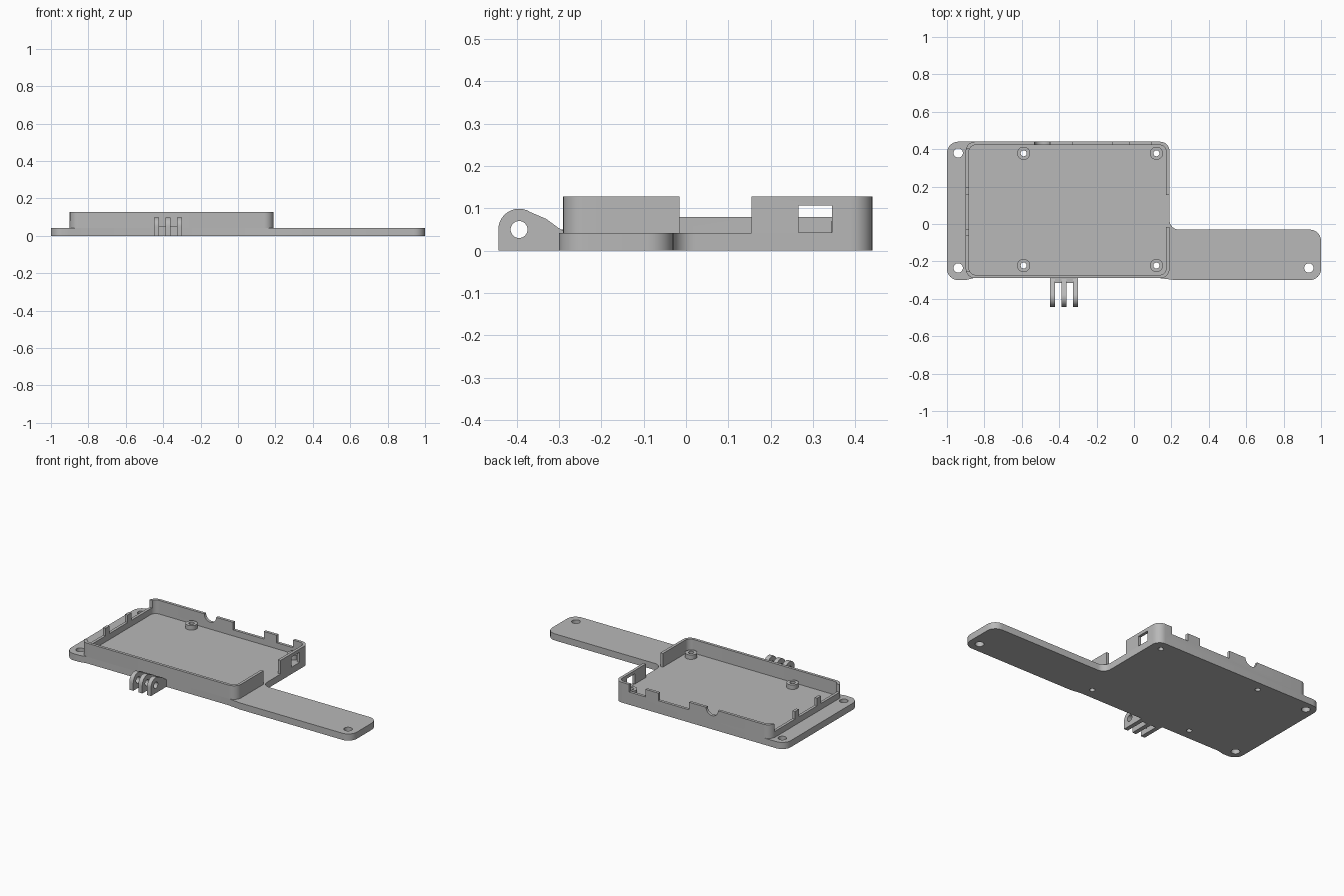
import bpy, bmesh, math
from mathutils import Vector, Matrix

cube = bpy.data.objects.get("Cube")
if cube:
    bpy.data.objects.remove(cube, do_unlink=True)

GREY = (0.48, 0.48, 0.48, 1)
mat = bpy.data.materials.new("plain grey plastic")
mat.use_nodes = True
mat.diffuse_color = GREY
mat.node_tree.nodes["Principled BSDF"].inputs["Base Color"].default_value = GREY

BASE, RIM, LOW = 0.042, 0.128, 0.08
LEFT, RIGHT, FRONT, BACK, WALL = -0.9, 0.19, -0.29, 0.44, 0.018


def fillet(points, steps=8):
    """Round each (x, y, radius) corner of a closed outline."""
    out = []
    for i, (x, y, r) in enumerate(points):
        p = Vector((x, y))
        if r == 0:
            out.append(p)
            continue
        a = (Vector(points[i - 1][:2]) - p).normalized()
        b = (Vector(points[(i + 1) % len(points)][:2]) - p).normalized()
        half = a.angle(b) / 2
        centre = p + (a + b).normalized() * (r / math.sin(half))
        start = p + a * (r / math.tan(half)) - centre
        end = p + b * (r / math.tan(half)) - centre
        sweep = start.angle_signed(end)
        for k in range(steps + 1):
            out.append(centre + Matrix.Rotation(-sweep * k / steps, 2) @ start)
    return out


def prism(name, outline, z0, z1):
    """Extrude a flat outline from z0 to z1."""
    bm = bmesh.new()
    face = bm.faces.new([bm.verts.new((p[0], p[1], z0)) for p in outline])
    side = bmesh.ops.extrude_face_region(bm, geom=[face])["geom"]
    bmesh.ops.translate(bm, vec=(0, 0, z1 - z0),
                        verts=[v for v in side if isinstance(v, bmesh.types.BMVert)])
    bmesh.ops.recalc_face_normals(bm, faces=bm.faces)
    mesh = bpy.data.meshes.new(name)
    bm.to_mesh(mesh)
    bm.free()
    obj = bpy.data.objects.new(name, mesh)
    bpy.context.collection.objects.link(obj)
    mesh.materials.append(mat)
    return obj


def box(name, x0, x1, y0, y1, z0, z1):
    return prism(name, [(x0, y0), (x1, y0), (x1, y1), (x0, y1)], z0, z1)


def circle(x, y, r, n=32):
    return [(x + r * math.cos(math.tau * k / n), y + r * math.sin(math.tau * k / n))
            for k in range(n)]


def cut(obj, cutters):
    """Subtract the cutters, bake the result and remove them."""
    for c in cutters:
        c.hide_render = True
        m = obj.modifiers.new("cut", "BOOLEAN")
        m.operation, m.solver, m.object = "DIFFERENCE", "EXACT", c
    bpy.context.view_layer.update()
    baked = bpy.data.meshes.new_from_object(
        obj.evaluated_get(bpy.context.evaluated_depsgraph_get()))
    obj.modifiers.clear()
    obj.data = baked
    for c in cutters:
        bpy.data.objects.remove(c, do_unlink=True)


def tray_outline(inset, r):
    x0, x1, y0, y1 = LEFT + inset, RIGHT - inset, FRONT + inset, BACK - inset
    return fillet([(x0, y0, r), (x1, y0, r), (x1, y1, r), (x0, y1, r)])


parts = []

# Base plate with its long side arm
plate = prism("base_plate", fillet([
    (-1, -0.3, 0.06), (-0.9, -0.3, 0), (-0.86, FRONT, 0), (0.14, FRONT, 0),
    (0.22, -0.3, 0), (1, -0.3, 0.06), (1, -0.03, 0.06), (RIGHT, -0.03, 0.05),
    (RIGHT, BACK, 0.05), (-1, BACK, 0.06)]), 0, BASE)
posts = [(x, y) for x in (-0.59, 0.12) for y in (-0.222, 0.378)]
screws = [(-0.94, 0.38), (-0.94, -0.235), (0.935, -0.235)]
cut(plate, [prism("hole", circle(x, y, 0.025), -1, 1) for x, y in screws]
    + [prism("hole", circle(x, y, 0.016), -1, 1) for x, y in posts])
parts.append(plate)

# Tray wall with connector openings
wall = prism("tray_wall", tray_outline(0, 0.05), BASE, RIM)
x0, x1 = LEFT - 0.05, LEFT + 0.05
y0, y1 = BACK - 0.05, BACK + 0.05
notch = prism("notch", circle(0, 0, 0.042), -0.05, 0.05)
notch.matrix_world = Matrix.Translation((-0.49, BACK, RIM)) @ Matrix.Rotation(math.pi / 2, 4, "X")
openings = [
    prism("interior", tray_outline(WALL, 0.035), 0, 1),
    notch,
    box("right_gap", RIGHT - 0.05, RIGHT + 0.05, -0.015, 0.155, 0, 1),
    box("right_window", RIGHT - 0.05, RIGHT + 0.05, 0.265, 0.345, BASE + 0.001, 0.107)]
openings += [box("left_gap", x0, x1, a, b, LOW, 1)
             for a, b in ((-0.25, -0.064), (-0.026, 0.157), (0.196, 0.4))]
openings += [box("back_gap", a, b, y0, y1, LOW, 1) for a, b in ((-0.33, -0.115), (-0.025, 0.09))]
cut(wall, openings)
parts.append(wall)

# Standoffs for the board
for i, (x, y) in enumerate(posts):
    standoff = prism(f"standoff_{i + 1}", circle(x, y, 0.035), BASE, 0.07)
    cut(standoff, [prism("hole", circle(x, y, 0.016), -1, 1)])
    parts.append(standoff)

# Three-finger hinge on the front, drawn in the y-z plane
hy, hz, hr = -0.394, 0.05, 0.049
profile = [(FRONT, 0), (hy - hr, 0)]
profile += [(hy + hr * math.cos(a), hz + hr * math.sin(a))
            for a in (math.pi * (1 - k / 16) for k in range(12))]
profile += [(-0.33, 0.075), (-0.3, 0.053), (FRONT, 0.047)]
to_yz = Matrix(((0, 0, 1, 0), (1, 0, 0, 0), (0, 1, 0, 0), (0, 0, 0, 1)))
for i, x in enumerate((-0.45, -0.387, -0.326)):
    finger = prism(f"hinge_finger_{i + 1}", profile, x, x + 0.027)
    cut(finger, [prism("hole", circle(hy, hz, 0.02), -1, 1)])
    finger.data.transform(to_yz)
    parts.append(finger)
parts.append(box("hinge_web", -0.44, -0.31, -0.315, FRONT, 0, 0.05))

# Smooth the rounded sides and keep the edges sharp
bpy.ops.object.select_all(action="DESELECT")
for p in parts:
    p.select_set(True)
bpy.context.view_layer.objects.active = parts[0]
bpy.ops.object.shade_smooth_by_angle(angle=math.radians(30))
